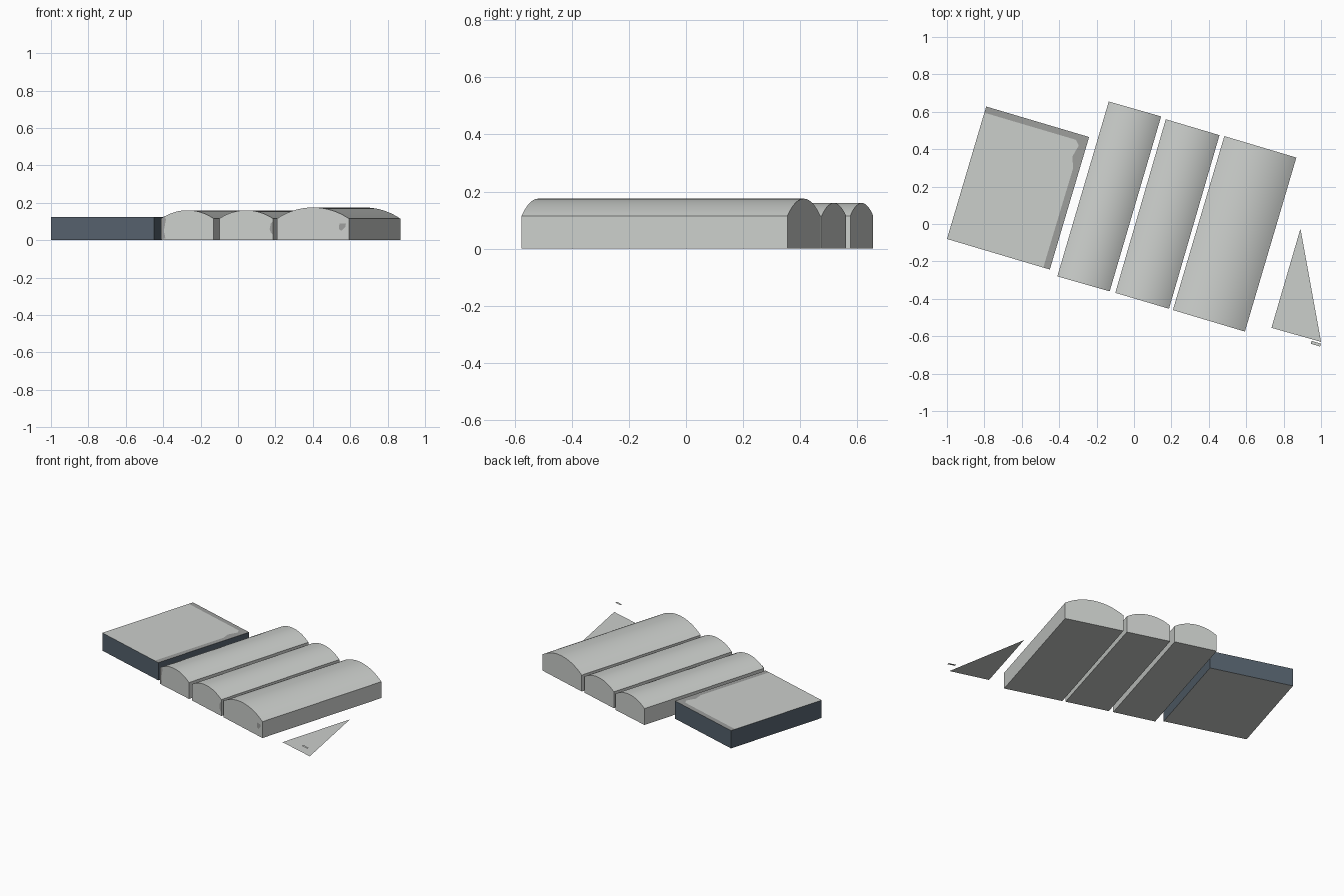
import bpy
import math
from mathutils import Vector

if "Cube" in bpy.data.objects:
    bpy.data.objects.remove(bpy.data.objects["Cube"])


def material(name, rgb):
    m = bpy.data.materials.new(name)
    m.diffuse_color = (*rgb, 1)
    m.use_nodes = True
    m.node_tree.nodes["Principled BSDF"].inputs["Base Color"].default_value = m.diffuse_color
    return m


LIGHT = material("light grey", (0.60, 0.62, 0.60))
MID = material("mid grey", (0.34, 0.345, 0.335))
GLASS = material("slate blue", (0.09, 0.118, 0.15))


def make(name, verts, faces, mats, indices=None):
    me = bpy.data.meshes.new(name)
    me.from_pydata([tuple(v) for v in verts], [], faces)
    for m in mats:
        me.materials.append(m)
    if indices:
        me.polygons.foreach_set("material_index", indices)
    ob = bpy.data.objects.new(name, me)
    bpy.context.collection.objects.link(ob)
    return ob


def hall(name, fl, fr, bl, wall, crown, patch=None, n=20):
    """Vaulted hall from front-left, front-right and back-left corners.
    patch is a list of (fraction across, height) points on the front end."""
    fl, fr, bl = (Vector((*p, 0)) for p in (fl, fr, bl))
    across, along = fr - fl, bl - fl
    half, rise = across.length / 2, crown - wall
    radius = (half * half + rise * rise) / (2 * rise)
    spread = math.asin(half / radius)
    # profile: floor left, vault arc left to right, floor right
    prof = [(0, 0)]
    for i in range(n + 1):
        a = spread * (2 * i / n - 1)
        prof.append((0.5 + radius * math.sin(a) / (2 * half),
                     crown - radius + radius * math.cos(a)))
    prof.append((1, 0))
    k = len(prof)
    verts = [fl + across * s + Vector((0, 0, z)) + along * t
             for t in (0, 1) for s, z in prof]
    faces = [tuple(range(k))[::-1], tuple(range(k, 2 * k))]
    faces += [(i, (i + 1) % k, (i + 1) % k + k, i + k) for i in range(k)]
    ob = make(name, verts, faces, [LIGHT])
    # smooth vault, flat walls and ends
    for i, p in enumerate(ob.data.polygons):
        p.use_smooth = 3 <= i < 3 + n
    bpy.context.view_layer.objects.active = ob
    ob.select_set(True)
    bpy.ops.object.shade_smooth_by_angle(angle=math.radians(25))
    ob.select_set(False)
    # weathered patch on the front end
    if patch:
        off = -along.normalized() * 0.002
        pts = [fl + across * s + Vector((0, 0, z)) + off for s, z in patch]
        make(name + "_front_patch", pts, [tuple(range(len(pts)))], [MID])


hall("left_hall", (-0.41, -0.28), (-0.13, -0.36), (-0.135, 0.655), 0.115, 0.16,
     [(0, 0.005), (0.08, 0.01), (0.05, 0.05), (0.09, 0.11), (0.06, 0.13), (0, 0.115)])
hall("middle_hall", (-0.10, -0.368), (0.187, -0.453), (0.17, 0.56), 0.115, 0.16,
     [(0.96, 0.04), (1, 0.03), (1, 0.10), (0.96, 0.09), (0.94, 0.06)])
hall("right_hall", (0.208, -0.46), (0.593, -0.575), (0.483, 0.47), 0.115, 0.175,
     [(0.86, 0.06), (0.90, 0.05), (0.95, 0.07), (0.96, 0.09), (0.87, 0.09)])

# flat-roofed block: glazed walls, pale roof with a darker band on two edges
H = 0.125
base = [(-1, -0.08), (-0.45, -0.243), (-0.24, 0.465), (-0.79, 0.628)]
roof = [(-0.485, -0.233), (-0.325, 0.30), (-0.33, 0.36), (-0.295, 0.42),
        (-0.31, 0.45), (-0.80, 0.595)]
verts = [(*p, 0) for p in base] + [(*p, H) for p in base] + [(*p, H) for p in roof]
faces = [(3, 2, 1, 0)] + [(i, (i + 1) % 4, (i + 1) % 4 + 4, i + 4) for i in range(4)]
faces += [(4, 8, 9, 10, 11, 12, 13),
          (8, 5, 6, 9), (9, 6, 10), (10, 6, 11), (11, 6, 12),
          (12, 6, 7, 13)]
make("flat_roof_block", verts, faces, [LIGHT, GLASS, MID],
     [0, 1, 1, 1, 1, 0, 2, 2, 2, 2, 2])

# triangular ground slab and small floating panel, both paper thin
make("ground_triangle", [(0.735, -0.555, 0.001), (1.0, -0.63, 0.001), (0.89, -0.025, 0.001)],
     [(0, 1, 2)], [LIGHT])
make("small_panel", [(0.945, -0.64, 0.064), (0.995, -0.655, 0.064),
                     (1.0, -0.64, 0.064), (0.95, -0.625, 0.064)],
     [(0, 1, 2, 3)], [LIGHT])
